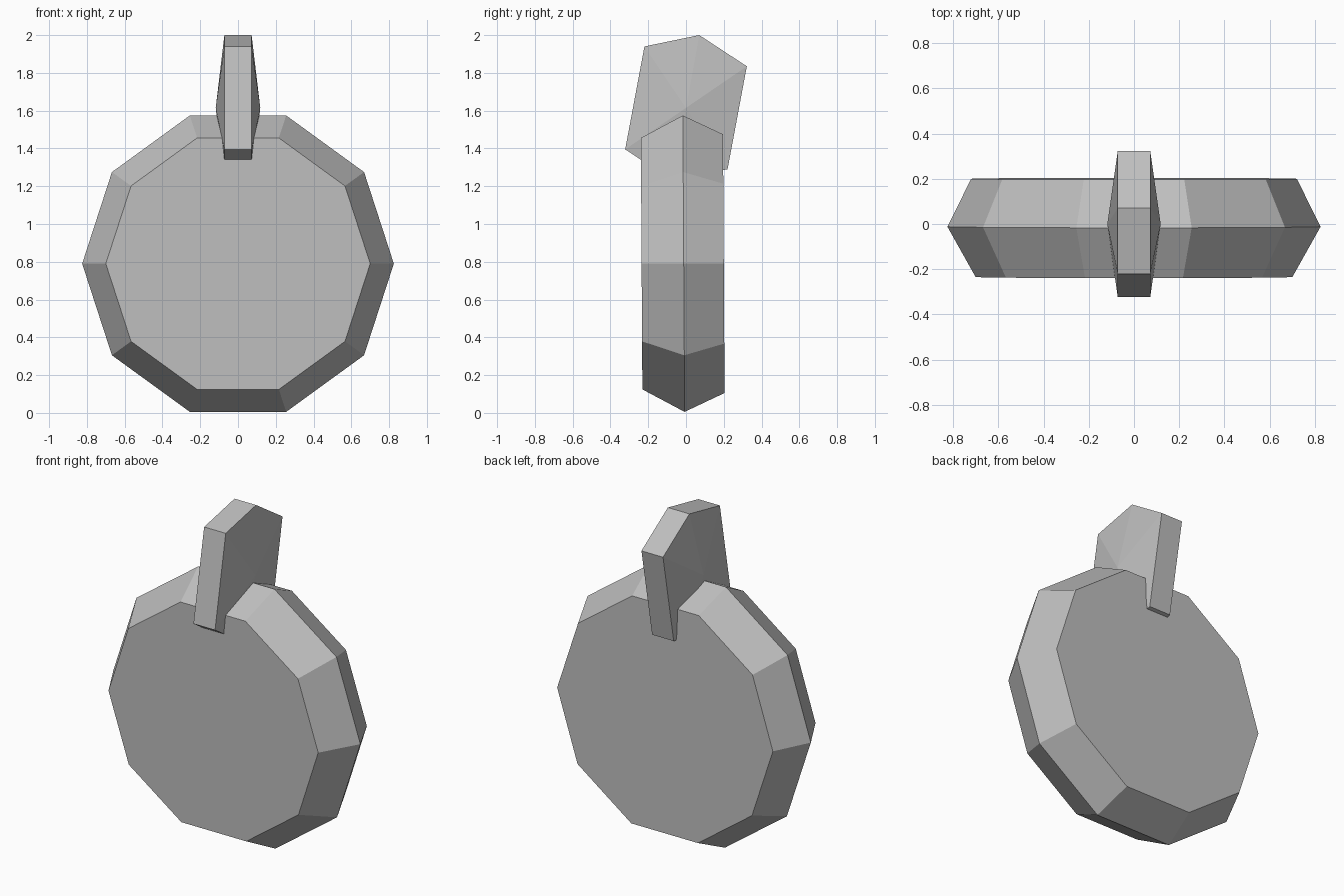
import bpy, bmesh
from math import cos, sin, tau

cube = bpy.data.objects.get("Cube")
if cube:
    bpy.data.objects.remove(cube, do_unlink=True)

grey = bpy.data.materials.new("plain_grey")
grey.use_nodes = True
colour = (0.52, 0.52, 0.52, 1)
grey.diffuse_color = colour
grey.node_tree.nodes["Principled BSDF"].inputs["Base Color"].default_value = colour


def finish(name, bm):
    bmesh.ops.recalc_face_normals(bm, faces=bm.faces)
    mesh = bpy.data.meshes.new(name)
    bm.to_mesh(mesh)
    bm.free()
    mesh.materials.append(grey)
    obj = bpy.data.objects.new(name, mesh)
    bpy.context.collection.objects.link(obj)
    return obj


def bridge(bm, a, b):
    for i in range(len(a)):
        j = (i + 1) % len(a)
        bm.faces.new((a[i], a[j], b[j], b[i]))


# Ten-sided disc: front, widest and back rings, leaning very slightly forward
SIDES, CENTRE_Z, LEAN = 10, 0.79, 0.006
bm = bmesh.new()
rings = []
for radius, y, rise in ((0.70, -0.235, 0), (0.825, -0.012, 0), (0.72, 0.2, 0)):
    ring = []
    for i in range(SIDES):
        a = tau * i / SIDES
        z = radius * sin(a)
        ring.append(bm.verts.new((radius * cos(a), y - LEAN * z, CENTRE_Z + z + rise)))
    rings.append(ring)
bridge(bm, rings[0], rings[1])
bridge(bm, rings[1], rings[2])
bm.faces.new(rings[0])
bm.faces.new(rings[2])
finish("disc", bm)

# Hexagonal hanging loop: point-symmetric outline, each side rising to a centre point
half = [(-0.22, 0.325), (0.07, 0.385), (0.322, 0.22)]
outline = half + [(-y, -z) for y, z in half]
LOOP_Z, RIM, PEAK = 1.615, 0.072, 0.118
bm = bmesh.new()
sides = []
for s in (-1, 1):
    rim = [bm.verts.new((s * RIM, y, LOOP_Z + z)) for y, z in outline]
    peak = bm.verts.new((s * PEAK, 0, LOOP_Z))
    for i in range(len(rim)):
        bm.faces.new((rim[i], rim[(i + 1) % len(rim)], peak))
    sides.append(rim)
bridge(bm, *sides)
finish("hanging_loop", bm)
